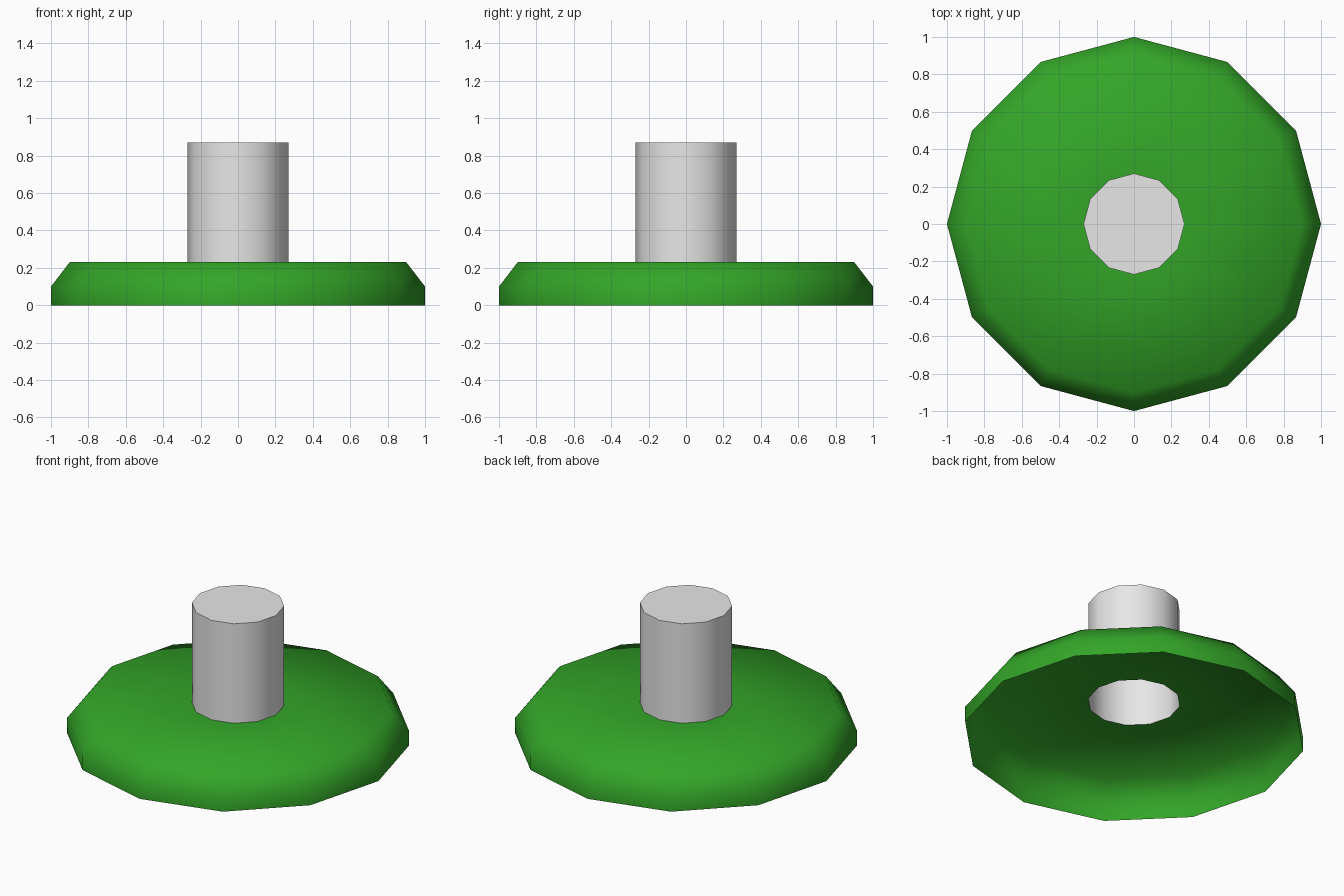
import bpy, bmesh, math

if "Cube" in bpy.data.objects:
    bpy.data.objects.remove(bpy.data.objects["Cube"])

SIDES = 12


def material(name, rgb):
    m = bpy.data.materials.new(name)
    m.diffuse_color = (*rgb, 1)
    m.use_nodes = True
    m.node_tree.nodes["Principled BSDF"].inputs["Base Color"].default_value = m.diffuse_color
    return m


def lathe(name, profile, mat, cap_top=False, sharp=False):
    """Spin (radius, z) points, listed bottom to top / outside to inside."""
    bm = bmesh.new()
    rings = []
    for r, z in profile:
        rings.append([bm.verts.new((r * math.cos(2 * math.pi * i / SIDES),
                                    r * math.sin(2 * math.pi * i / SIDES), z))
                      for i in range(SIDES)])
    for lo, hi in zip(rings, rings[1:]):
        for i in range(SIDES):
            j = (i + 1) % SIDES
            bm.faces.new((lo[i], lo[j], hi[j], hi[i]))
    if cap_top:
        bm.faces.new(rings[-1])
    for f in bm.faces:
        f.smooth = True
    if sharp:
        bm.normal_update()
        for e in bm.edges:
            if len(e.link_faces) == 2 and e.calc_face_angle() > math.radians(45):
                e.smooth = False
    me = bpy.data.meshes.new(name)
    bm.to_mesh(me)
    bm.free()
    me.materials.append(mat)
    ob = bpy.data.objects.new(name, me)
    bpy.context.collection.objects.link(ob)
    return ob


green = material("leaf green", (0.033, 0.376, 0.021))
grey = material("light grey", (0.8, 0.8, 0.8))

# Hollow dish, open below, with a hole under the post
lathe("dish", [(1.0, 0.0), (1.0, 0.10), (0.90, 0.23), (0.27, 0.23)], green)
# Post: tube open at the bottom, closed on top
lathe("post", [(0.27, 0.23), (0.27, 0.87)], grey, cap_top=True, sharp=True)
